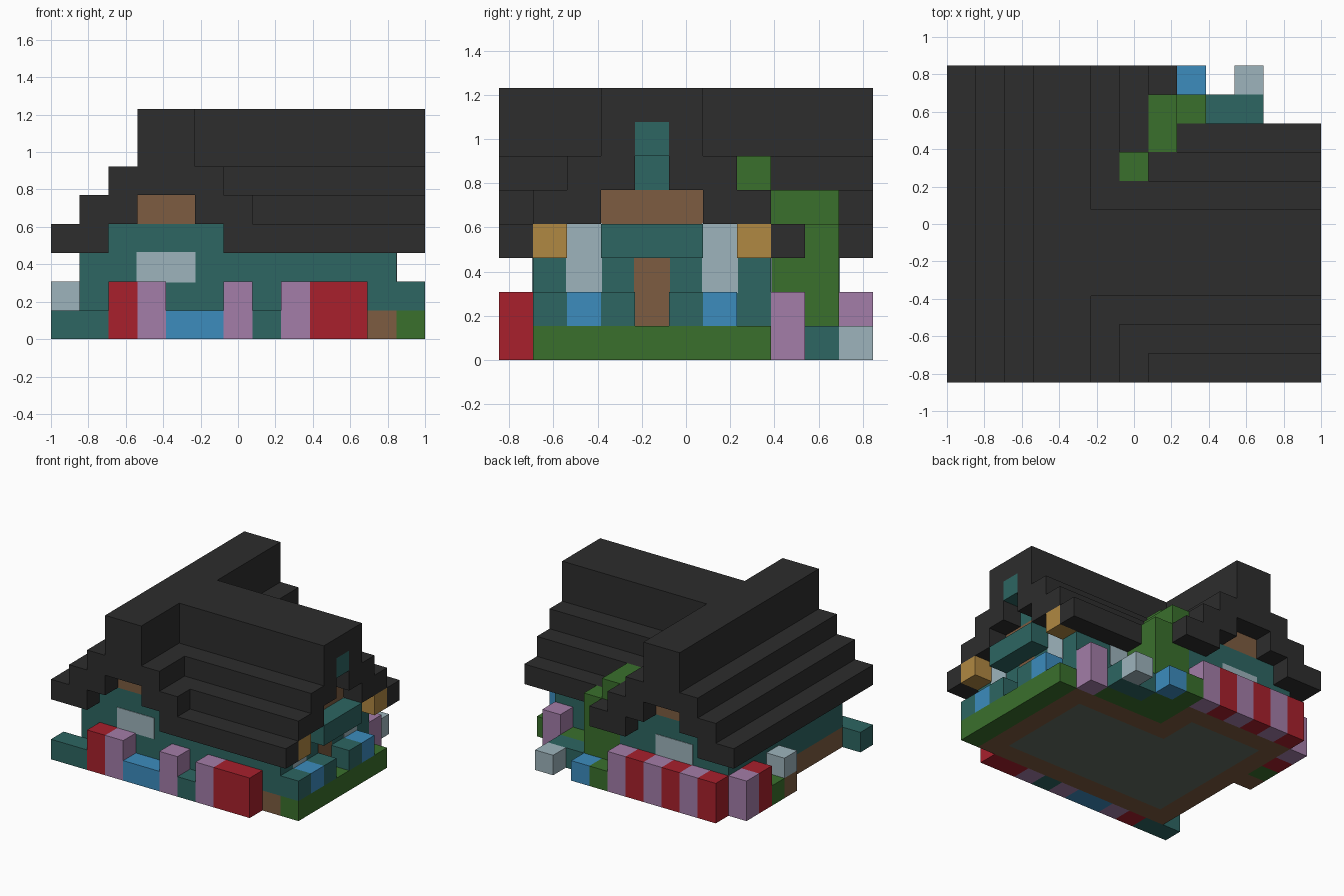
import bpy

if "Cube" in bpy.data.objects:
    bpy.data.objects.remove(bpy.data.objects["Cube"], do_unlink=True)

U = 2 / 13  # block size


def material(name, rgb):
    lin = [((c / 255 + 0.055) / 1.055) ** 2.4 for c in rgb]
    m = bpy.data.materials.new(name)
    m.use_nodes = True
    m.diffuse_color = (*lin, 1)
    m.node_tree.nodes["Principled BSDF"].inputs["Base Color"].default_value = (*lin, 1)
    return m


ROOF = material("charcoal", (45, 45, 45))
TEAL = material("teal", (45, 102, 98))
BROWN = material("brown", (125, 92, 65))
RED = material("red", (168, 32, 44))
PURPLE = material("mauve", (163, 125, 168))
BLUE = material("blue", (60, 140, 190))
GLASS = material("pale_glass", (157, 180, 188))
GREEN = material("green", (58, 112, 44))
AMBER = material("amber", (176, 136, 66))
STONE = material("floor_grey", (98, 110, 98))


def block(name, mat, lo, hi, grow=0.0):
    """Box between two corners given in block units."""
    a = [lo[0] * U - 1 - grow, (lo[1] - 5.5) * U - grow, lo[2] * U - grow]
    b = [hi[0] * U - 1 + grow, (hi[1] - 5.5) * U + grow, hi[2] * U + grow]
    verts = [(x, y, z) for x in (a[0], b[0]) for y in (a[1], b[1]) for z in (a[2], b[2])]
    faces = [(0, 1, 3, 2), (4, 6, 7, 5), (0, 4, 5, 1), (2, 3, 7, 6), (0, 2, 6, 4), (1, 5, 7, 3)]
    mesh = bpy.data.meshes.new(name)
    mesh.from_pydata(verts, [], faces)
    mesh.materials.append(mat)
    ob = bpy.data.objects.new(name, mesh)
    bpy.context.collection.objects.link(ob)
    return ob


def cell(name, mat, i, j, k, height=1):
    return block(name, mat, (i, j, k), (i + 1, j + 1, k + height))


# Foundation and walls share one footprint of strips
for x0, y0, x1, y1 in [(1, 1, 12, 2), (11, 2, 12, 8), (7, 7, 11, 8),
                       (1, 2, 2, 10), (2, 9, 7, 10), (6, 7, 7, 9)]:
    block("foundation", BROWN, (x0, y0, 0), (x1, y1, 1))
    block("wall", TEAL, (x0, y0, 1), (x1, y1, 3))
block("main_floor", STONE, (2, 2, 0), (11, 7, 1))
block("wing_floor", STONE, (2, 7, 0), (6, 9, 1))

# Cross wing: stepped roof running front to back
for step in range(3):
    k = 3 + step
    for x in (step, 6 - step):
        block("wing_roof_step", ROOF, (x, 0, k), (x + 2, 11, k + 1))
block("wing_ridge", ROOF, (3, 0, 6), (5, 11, 8))
for y in (1, 9):
    block("wing_gable", TEAL, (2, y, 3), (6, y + 1, 4))
    block("wing_gable_beam", BROWN, (3, y, 4), (5, y + 1, 5))
    block("wing_window", GLASS, (3, y, 2), (5, y + 1, 3), 0.004)

# Main house: stepped roof running to the left end
for y_out, y_in in ((0, 1), (8, 7)):
    block("eave", ROOF, (6, y_out, 3), (13, y_out + 1, 4))
    block("eave_inner", ROOF, (6, y_in, 3), (12, y_in + 1, 4))
    cell("eave_lantern", AMBER, 12, y_in, 3)
for step in (1, 2):
    for y in (step, 7 - step):
        block("main_roof_step", ROOF, (6 - step, y, 3 + step), (13, y + 2, 4 + step))
block("main_roof_fill", ROOF, (4, 4, 5), (11, 5, 6))
for y in (3, 5):
    block("ridge_side", ROOF, (3, y, 6), (13, y + 1, 7))
block("ridge_core", ROOF, (3, 4, 6), (12, 5, 7))
block("main_ridge", ROOF, (3, 3, 7), (13, 6, 8))

# Main gable end with porch
block("main_gable", TEAL, (11, 2, 3), (12, 7, 4))
block("main_gable_beam", BROWN, (11, 3, 4), (12, 6, 5))
cell("gable_vent", TEAL, 11, 4, 5)
cell("gable_peak", TEAL, 12, 4, 6)
block("porch_canopy", TEAL, (12, 3, 3), (13, 6, 4))
block("door", BROWN, (11, 4, 1), (12, 5, 3), 0.004)
for y in (2, 6):
    block("gable_window", GLASS, (11, y, 2), (12, y + 1, 4), 0.004)
    cell("porch_flower", BLUE, 12, y, 1)
for y in (1, 3, 5):
    cell("porch_rail", TEAL, 12, y, 1)
block("back_window", GLASS, (8, 7, 2), (10, 8, 3), 0.004)

# Lawn
for lo, hi in [((12, 1), (13, 8)), ((7, 8), (11, 9)), ((7, 10), (8, 11)), ((0, 7), (1, 8))]:
    block("lawn", GREEN, (*lo, 0), (*hi, 1))

# Vine climbing over the roof corner
block("vine_base", GREEN, (7, 9, 0), (8, 10, 3))
block("vine_inner", GREEN, (7, 8, 1), (9, 9, 3))
cell("vine_trunk", GREEN, 8, 9, 0, 4)
block("vine_top", GREEN, (7, 8, 4), (8, 10, 5))
cell("vine_tip", GREEN, 6, 7, 5)

# Front flower bed: (x, colour, height)
for x, mat, h in [(0, TEAL, 1), (1, TEAL, 1), (2, RED, 2), (3, PURPLE, 2), (4, BLUE, 1),
                  (5, BLUE, 1), (6, PURPLE, 2), (7, TEAL, 1), (8, PURPLE, 2),
                  (9, RED, 2), (10, RED, 2)]:
    cell("front_bed", mat, x, 0, 0, h)

# Back flower bed
for x in range(1, 7):
    cell("back_bed", RED if x % 2 else PURPLE, x, 10, 0, 2)
cell("back_blue_flower", BLUE, 8, 10, 0)
cell("back_pale_flower", GLASS, 10, 10, 0)
block("back_shrub", TEAL, (9, 9, 0), (11, 10, 1))
cell("back_tall_flower", PURPLE, 11, 8, 0, 2)

# Right side bed and lamp post
cell("side_tall_flower", PURPLE, 0, 9, 0, 2)
cell("side_red_flower", RED, 0, 8, 0, 2)
cell("side_step", BROWN, 0, 6, 0)
cell("side_lamp", GLASS, 0, 6, 1)
